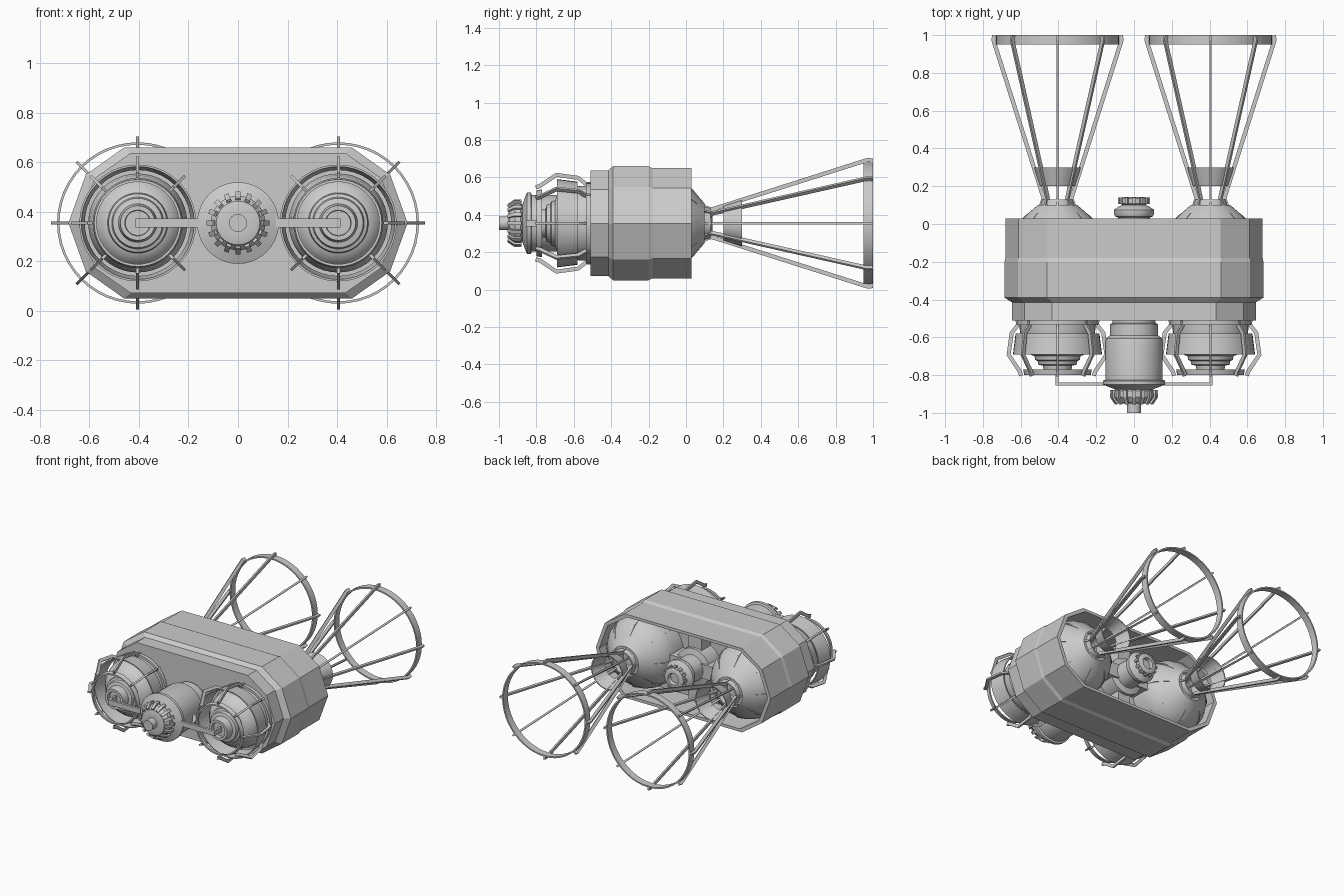
import bpy, bmesh, math
from mathutils import Vector

if "Cube" in bpy.data.objects:
    bpy.data.objects.remove(bpy.data.objects["Cube"])

CZ = 0.355      # height of every axis
PX = 0.405      # side offset of the two thrusters


def finish(name, bm, smooth=True):
    bmesh.ops.remove_doubles(bm, verts=bm.verts, dist=1e-5)
    bmesh.ops.recalc_face_normals(bm, faces=bm.faces)
    me = bpy.data.meshes.new(name)
    bm.to_mesh(me)
    bm.free()
    ob = bpy.data.objects.new(name, me)
    bpy.context.collection.objects.link(ob)
    if smooth:
        bpy.ops.object.select_all(action='DESELECT')
        ob.select_set(True)
        bpy.context.view_layer.objects.active = ob
        bpy.ops.object.shade_smooth_by_angle(angle=math.radians(32))
    return ob


def skin(bm, loops, closed=False):
    pairs = list(zip(loops, loops[1:]))
    if closed:
        pairs.append((loops[-1], loops[0]))
    for a, b in pairs:
        n = len(a)
        for i in range(n):
            bm.faces.new((a[i], a[(i + 1) % n], b[(i + 1) % n], b[i]))


def lathe(name, prof, cx=0, n=40, closed=False):
    """Revolve (y, r) points around an axis parallel to y."""
    bm = bmesh.new()
    loops = [[bm.verts.new((cx + r * math.cos(2 * math.pi * i / n), y,
                            CZ + r * math.sin(2 * math.pi * i / n)))
              for i in range(n)] for y, r in prof]
    skin(bm, loops, closed)
    if not closed:
        bm.faces.new(loops[0])
        bm.faces.new(loops[-1])
    return finish(name, bm)


def ribs(name, path, cx=0, n=8, depth=0.022, width=0.012):
    """Flat bars following a (y, r) path, repeated around the axis."""
    bm = bmesh.new()
    pts = [Vector(p) for p in path]
    for k in range(n):
        a = 2 * math.pi * k / n
        rad = Vector((math.cos(a), 0, math.sin(a)))
        tan = Vector((-math.sin(a), 0, math.cos(a)))
        loops = []
        for i, p in enumerate(pts):
            d = (pts[min(i + 1, len(pts) - 1)] - pts[max(i - 1, 0)]).normalized()
            q = p + Vector((d.y, -d.x)) * depth
            loops.append([bm.verts.new(Vector((cx, s.x, CZ)) + rad * s.y + tan * t)
                          for s, t in ((p, width / 2), (p, -width / 2),
                                       (q, -width / 2), (q, width / 2))])
        skin(bm, loops)
        bm.faces.new(loops[0])
        bm.faces.new(loops[-1])
    return finish(name, bm, False)


def box(name, x0, x1, y0, y1, z0, z1):
    bm = bmesh.new()
    bmesh.ops.create_cube(bm, size=1)
    for v in bm.verts:
        v.co = ((x0 + x1) / 2 + v.co.x * (x1 - x0), (y0 + y1) / 2 + v.co.y * (y1 - y0),
                (z0 + z1) / 2 + v.co.z * (z1 - z0))
    return finish(name, bm, False)


# Main housing: long ten-sided shell, closed at the front, hollow at the back
quarter = [(0.46, 0.305), (0.615, 0.195), (0.685, 0.0), (0.615, -0.195), (0.46, -0.305)]
outline = quarter + [(-x, z) for x, z in reversed(quarter)]
sections = [(-0.51, 0.04, 0.022), (-0.415, 0.04, 0.022), (-0.39, 0, 0), (-0.2, 0, 0),
            (-0.18, 0.004, 0.01), (0.03, 0.004, 0.01), (0.03, 0.03, 0.03), (-0.2, 0.03, 0.03)]
bm = bmesh.new()
loops = [[bm.verts.new((x * (1 - dx / 0.685), y, CZ + z * (1 - dz / 0.305)))
          for x, z in outline] for y, dx, dz in sections]
skin(bm, loops)
bm.faces.new(loops[0])
bm.faces.new(loops[-1])
finish("main_housing", bm, False)

for side, cx in (("left", -PX), ("right", PX)):
    # Front dome with stepped nose
    lathe(side + "_front_dome", [(-0.505, 0.2), (-0.56, 0.2), (-0.61, 0.192), (-0.65, 0.175),
          (-0.69, 0.145), (-0.70, 0.122), (-0.72, 0.118), (-0.725, 0.105), (-0.745, 0.1),
          (-0.75, 0.078), (-0.80, 0.07), (-0.80, 0.052), (-0.775, 0.05)], cx)
    lathe(side + "_front_collar", [(-0.505, 0.215), (-0.535, 0.215), (-0.535, 0.19),
          (-0.505, 0.19)], cx, closed=True)
    # Front guard: shroud band, ribs and nose ring
    lathe(side + "_front_shroud", [(-0.58, 0.222), (-0.69, 0.236), (-0.69, 0.228),
          (-0.58, 0.214)], cx, closed=True)
    ribs(side + "_front_guard_ribs", [(-0.505, 0.2), (-0.54, 0.2), (-0.58, 0.232),
         (-0.69, 0.248), (-0.775, 0.19), (-0.80, 0.182)], cx)
    lathe(side + "_front_guard_ring", [(-0.77, 0.182), (-0.80, 0.176), (-0.80, 0.166),
          (-0.77, 0.172)], cx, closed=True)
    # Rear dome narrowing to a hollow nozzle
    lathe(side + "_rear_dome", [(-0.205, 0.25), (-0.09, 0.25), (-0.04, 0.235), (0.0, 0.21),
          (0.035, 0.178), (0.07, 0.14), (0.1, 0.105), (0.1, 0.088), (0.13, 0.08),
          (0.13, 0.07), (0.04, 0.055)], cx)
    # Rear cage: flared ribs, throat band and end hoop
    ribs(side + "_rear_cage_ribs", [(-0.15, 0.258), (-0.07, 0.25), (0.0, 0.218), (0.05, 0.165),
         (0.08, 0.122), (0.105, 0.095), (0.135, 0.085), (0.2, 0.105), (0.955, 0.345),
         (0.975, 0.35), (1.0, 0.346)], cx)
    lathe(side + "_throat_band", [(0.2, 0.092), (0.3, 0.124), (0.3, 0.117), (0.2, 0.085)],
          cx, closed=True)
    lathe(side + "_cage_hoop", [(0.95, 0.326), (1.0, 0.326), (1.0, 0.316), (0.95, 0.316)],
          cx, n=48, closed=True)
    # Linking arm with a bent tip in front of the dome
    s = 1 if cx > 0 else -1
    xa, xb = sorted((s * 0.1, s * 0.415))
    box(side + "_arm", xa, xb, -0.855, -0.838, CZ - 0.018, CZ + 0.018)
    xa, xb = sorted((s * 0.4, s * 0.415))
    box(side + "_arm_tip", xa, xb, -0.855, -0.77, CZ - 0.018, CZ + 0.018)

# Central front canister with flange, knob and spigot
lathe("center_canister", [(-0.505, 0.115), (-0.525, 0.115), (-0.53, 0.127), (-0.59, 0.127),
      (-0.605, 0.148), (-0.62, 0.152), (-0.825, 0.152), (-0.83, 0.165), (-0.85, 0.165),
      (-0.86, 0.14), (-0.875, 0.1), (-0.885, 0.11), (-0.915, 0.11), (-0.945, 0.088),
      (-0.95, 0.07), (-0.95, 0.036), (-1.0, 0.036)])
ribs("knob_grips", [(-0.88, 0.114), (-0.915, 0.115), (-0.948, 0.092)], n=16,
     depth=0.012, width=0.02)

# Central rear unit inside the housing
lathe("rear_center_unit", [(-0.205, 0.13), (-0.08, 0.13), (-0.07, 0.09), (0.035, 0.085),
      (0.04, 0.1), (0.055, 0.107), (0.075, 0.107), (0.085, 0.092), (0.095, 0.075),
      (0.1, 0.062), (0.108, 0.072), (0.135, 0.072), (0.142, 0.06), (0.142, 0.04),
      (0.12, 0.035)])
ribs("rear_knob_grips", [(0.14, 0.074), (0.107, 0.074)], n=12, depth=0.01, width=0.016)
box("rear_crossbar", -0.2, 0.2, -0.205, -0.06, CZ - 0.05, CZ + 0.05)
box("rear_upright", -0.05, 0.05, -0.205, -0.1, CZ - 0.25, CZ + 0.25)
